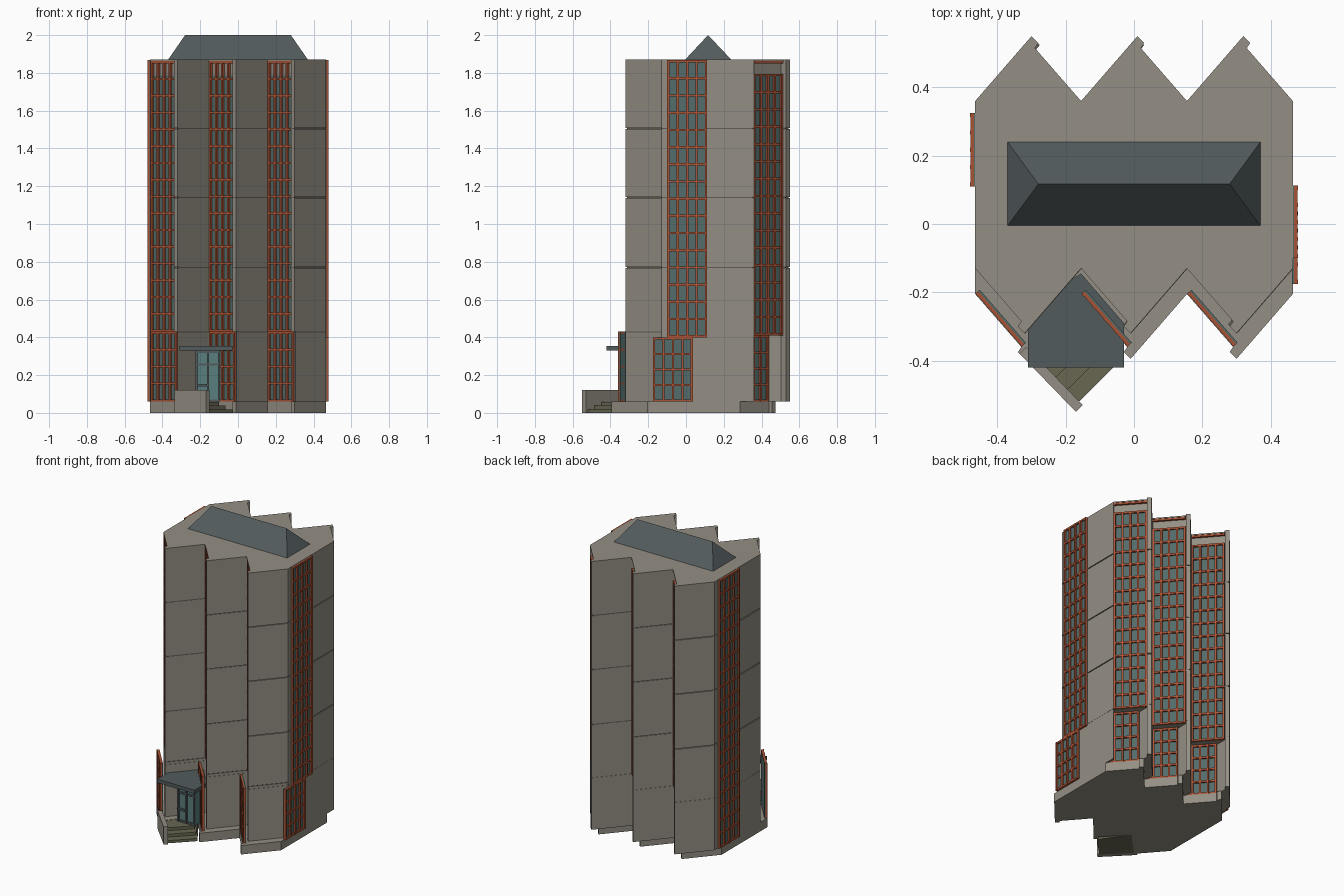
import bpy, bmesh
from mathutils import Vector

if "Cube" in bpy.data.objects:
    bpy.data.objects.remove(bpy.data.objects["Cube"])


def material(name, rgb):
    m = bpy.data.materials.new(name)
    m.diffuse_color = (*rgb, 1)
    m.use_nodes = True
    m.node_tree.nodes["Principled BSDF"].inputs["Base Color"].default_value = m.diffuse_color
    return m


CONCRETE = material("concrete", (0.300, 0.275, 0.230))
DARK = material("joint_dark", (0.12, 0.11, 0.095))
FRAME = material("frame_rust", (0.40, 0.085, 0.035))
GLASS = material("glass_teal", (0.085, 0.15, 0.145))
DOOR = material("door_teal", (0.10, 0.21, 0.205))
SLATE = material("slate", (0.085, 0.105, 0.108))
STEP = material("step_stone", (0.14, 0.135, 0.085))


def finish(bm, name, mat):
    bmesh.ops.recalc_face_normals(bm, faces=bm.faces)
    me = bpy.data.meshes.new(name)
    bm.to_mesh(me)
    bm.free()
    me.materials.append(mat)
    ob = bpy.data.objects.new(name, me)
    bpy.context.collection.objects.link(ob)
    return ob


def add_prism(bm, pts, z0, z1):
    face = bm.faces.new([bm.verts.new((x, y, z0)) for x, y in pts])
    ext = bmesh.ops.extrude_face_region(bm, geom=[face], use_keep_orig=True)
    verts = [g for g in ext["geom"] if isinstance(g, bmesh.types.BMVert)]
    bmesh.ops.translate(bm, verts=verts, vec=(0, 0, z1 - z0))


def prism(name, pts, z0, z1, mat):
    bm = bmesh.new()
    add_prism(bm, pts, z0, z1)
    return finish(bm, name, mat)


def rect(x0, x1, y0, y1):
    return [(x0, y0), (x1, y0), (x1, y1), (x0, y1)]


def window(name, p0, p1, z0, z1, rows, glass_top=None, cols=4, depth=0.015, bar=0.012):
    """Glazed grid between two plan points; outside is right of p0 -> p1."""
    p0, p1 = Vector(p0), Vector(p1)
    d = (p1 - p0).normalized()
    n = Vector((d.y, -d.x))
    length = (p1 - p0).length

    def strip(a, b, out):
        q0, q1 = p0 + d * a, p0 + d * b
        return [q0 - n * 0.002, q1 - n * 0.002, q1 + n * out, q0 + n * out]

    prism(name + "_glass", strip(0, length, 0.004), z0, glass_top or z1, GLASS)
    bm = bmesh.new()
    for i in range(cols + 1):
        a = (length - bar) * i / cols
        add_prism(bm, strip(a, a + bar, depth), z0, z1)
    for j in range(rows + 1):
        z = z0 + (z1 - z0 - bar) * j / rows
        add_prism(bm, strip(0.001, length - 0.001, depth - 0.001), z, z + bar)
    finish(bm, name + "_frame", FRAME)


PITCH, SHIFT, MID = 0.31, -0.075, 0.115


def turned(pts):
    return [(-x, 2 * MID - y) for x, y in pts]


def teeth(unit):
    pts = [(x + PITCH * k, y) for k in range(3) for x, y in unit]
    return pts + [(0.465, 0.36)]


# Saw-tooth floor plan; the front is the back turned half way round
fin = [(-0.465, 0.36), (-0.30, 0.55), (-0.28, 0.53)]
I, V = (-0.302, 0.504), (-0.167, 0.349)          # ends of a recessed window bay
I_LOW, V_LOW = (I[0], I[1] + SHIFT), (V[0], V[1] + SHIFT)
full = teeth(fin + [(-0.29, 0.515)])
back = teeth(fin + [I, V])
back_low = teeth(fin + [I, I_LOW, V_LOW, V])
full_plan = full + turned(full)
upper_plan = back + turned(back)
lower_plan = back_low + turned(back)

# Plinth, lower storey, stacked wall panels with dark joints, roof slab
prism("plinth", [(x, y + SHIFT) for x, y in full_plan], 0, 0.06, CONCRETE)
prism("lower_storey", lower_plan, 0.06, 0.41, CONCRETE)
levels = [0.42, 0.77, 1.14, 1.505, 1.862]
for i in range(4):
    z0, z1 = levels[i], levels[i + 1]
    prism(f"wall_panel_{i}", upper_plan, z0 + (0.003 if i else -0.009),
          z1 - (0.003 if i < 3 else 0), CONCRETE)
    if i:
        inner = [(x * 0.985, MID + (y - MID) * 0.985) for x, y in upper_plan]
        prism(f"panel_joint_{i}", inner, z0 - 0.005, z0 + 0.005, DARK)
prism("roof_slab", full_plan, 1.862, 1.87, CONCRETE)

# Thin joint line above the lower storey on each fin wall
for k in range(3):
    wall = [(-0.465 + PITCH * k, 0.36), (-0.30 + PITCH * k, 0.55)]
    line = wall + [(x + 0.01, y - 0.01) for x, y in wall[::-1]]
    line = [(x - 0.001, y + 0.001) for x, y in line]
    prism(f"front_joint_{k}", turned(line), 0.425, 0.432, DARK)

# Saw-tooth windows, front and back
fa, fb = turned([I, V])
for k in range(3):
    def slide(p, s=0.0, left=False):
        return (p[0] + PITCH * (-k if left else k), p[1] + s)
    a, b = slide(turned([V])[0], 0, True), slide(turned([I])[0], 0, True)
    window(f"front_window_{k}", a, b, 0.43, 1.862, 16, 1.785)
    window(f"front_low_window_{k}", slide(turned([V])[0], SHIFT, True),
           slide(turned([I])[0], SHIFT, True), 0.06, 0.43, 4)
    window(f"back_window_{k}", slide(V), slide(I), 0.41, 1.795, 15)
    window(f"back_low_window_{k}", slide(V_LOW), slide(I_LOW), 0.06, 0.41, 4)
    # Short strip of frame under the roof slab at the back
    p, q = slide(V), slide(I)
    prism(f"back_head_strip_{k}", [p, q, (q[0] + 0.01, q[1] + 0.009),
                                   (p[0] + 0.01, p[1] + 0.009)], 1.85, 1.862, FRAME)

# Side windows
window("right_window", (0.465, -0.10), (0.465, 0.112), 0.40, 1.868, 16)
window("right_low_window", (0.465, -0.175), (0.465, 0.037), 0.06, 0.40, 4)
window("left_window", (-0.465, 0.325), (-0.465, 0.11), 0.06, 1.868, 20)

# Hipped roof
bm = bmesh.new()
low = [bm.verts.new((x, y, 1.87)) for x, y in rect(-0.37, 0.37, -0.005, 0.24)]
r0, r1 = bm.verts.new((-0.28, 0.117, 2.0)), bm.verts.new((0.28, 0.117, 2.0))
for f in (low, (low[0], low[1], r1, r0), (low[1], low[2], r1),
          (low[2], low[3], r0, r1), (low[3], low[0], r0)):
    bm.faces.new(f)
finish(bm, "hip_roof", SLATE)

# Entrance canopy
prism("canopy", [(-0.31, -0.42), (-0.03, -0.42), (-0.03, -0.29), (-0.155, -0.145),
                 (-0.18, -0.16), (-0.31, -0.31)], 0.33, 0.355, SLATE)

# Glazed entrance lobby with door frame and push bar
prism("door_glass", rect(-0.225, -0.095, -0.32, -0.22), 0.06, 0.33, DOOR)
bm = bmesh.new()
for x in (-0.225, -0.165, -0.107):
    add_prism(bm, rect(x, x + 0.012, -0.328, -0.318), 0.06, 0.33)
for z in (0.06, 0.25, 0.318):
    add_prism(bm, rect(-0.225, -0.095, -0.327, -0.318), z, z + 0.012)
add_prism(bm, rect(-0.215, -0.165, -0.336, -0.322), 0.14, 0.152)
finish(bm, "door_frame", SLATE)

# Diagonal steps up to the landing, and low side wall
for i in range(3):
    s = 0.035 * i
    prism(f"step_{i}", [(-0.17 - s, -0.525 + s), (-0.155 - s, -0.515 + s),
                        (-0.03 - s, -0.39 + s), (-0.155, -0.20), (-0.32, -0.37)],
          0, 0.02 * (i + 1) - 0.002, STEP)
prism("stair_wall", [(-0.335, -0.38), (-0.17, -0.55), (-0.15, -0.53), (-0.315, -0.36)],
      0, 0.12, CONCRETE)
